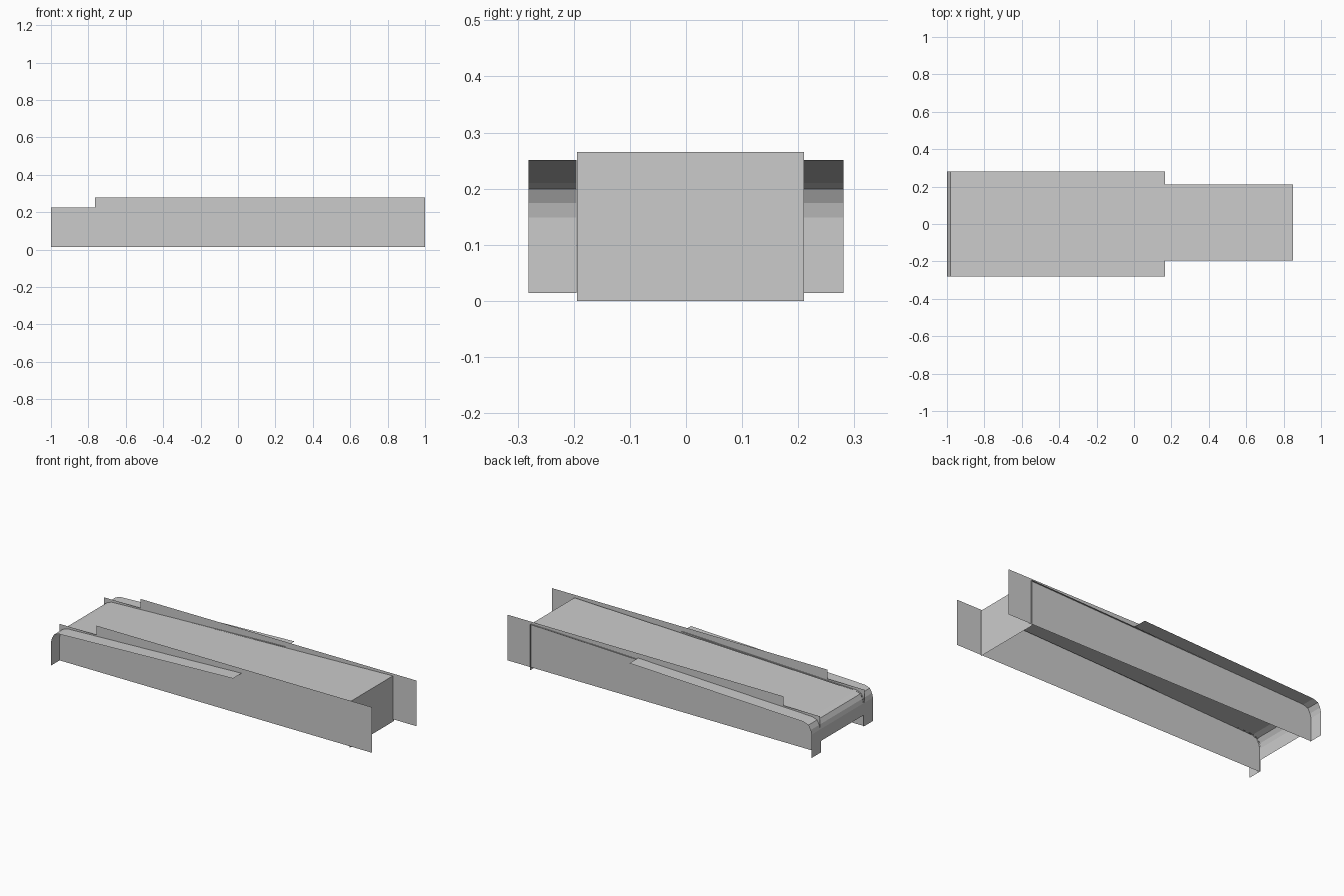
import bpy, bmesh

if "Cube" in bpy.data.objects:
    bpy.data.objects.remove(bpy.data.objects["Cube"])


def make(name, faces):
    """Build one mesh object from a list of polygons, welding shared points."""
    bm = bmesh.new()
    for face in faces:
        bm.faces.new([bm.verts.new(p) for p in face])
    bmesh.ops.remove_doubles(bm, verts=bm.verts, dist=1e-5)
    mesh = bpy.data.meshes.new(name)
    bm.to_mesh(mesh)
    bm.free()
    obj = bpy.data.objects.new(name, mesh)
    bpy.context.collection.objects.link(obj)
    return obj


def sweep(name, profile, y0, y1):
    """Stretch an open x-z profile between two y positions."""
    return make(name, [
        [(a[0], y0, a[1]), (a[0], y1, a[1]), (b[0], y1, b[1]), (b[0], y0, b[1])]
        for a, b in zip(profile, profile[1:])])


# Rounded nose shared by the centre deck and the side ledges
nose = [(-1, 0.149), (-0.994, 0.174), (-0.98, 0.199), (-0.95, 0.21)]

# Sloping centre deck with a short front drop and a full rear panel
sweep("deck", [(-1, 0.08)] + nose + [(0.85, 0.265), (0.85, 0.0)], -0.194, 0.21)

# Stepped thin side walls and the outer ledges
wall = [(-1, 0.014), (1, 0.014), (1, 0.278), (-0.765, 0.278),
        (-0.765, 0.225), (-1, 0.225)]
ledge = [(-1, 0.014)] + nose + [(0.165, 0.251)]
for side, label in ((-1, "front"), (1, "back")):
    make(label + "_side_wall", [[(x, side * 0.202, z) for x, z in wall]])
    sweep(label + "_side_ledge", ledge, side * 0.195, side * 0.281)
